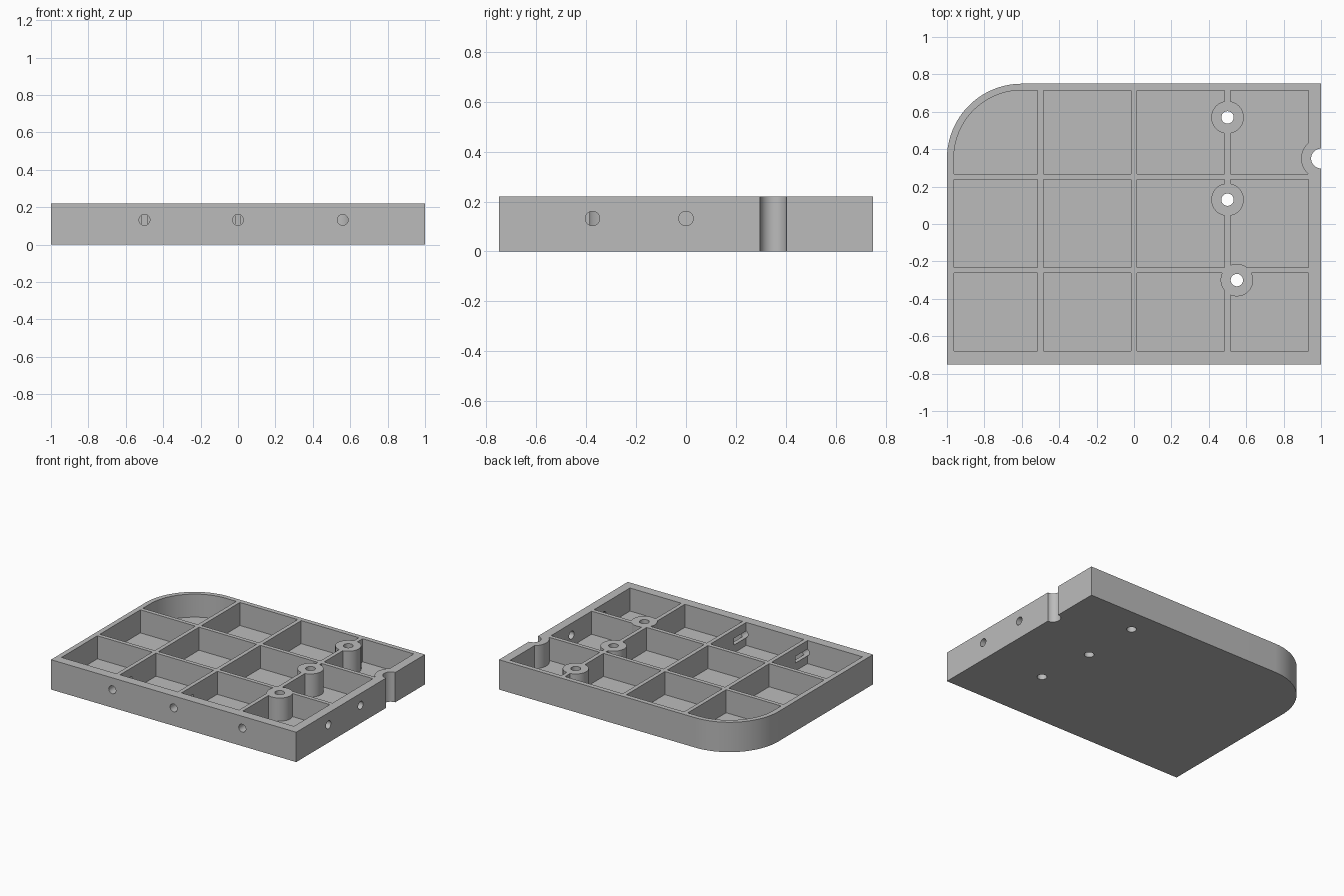
import bpy
import math
from mathutils import Matrix

cube = bpy.data.objects.get("Cube")
if cube:
    bpy.data.objects.remove(cube, do_unlink=True)

HEIGHT, FLOOR = 0.22, 0.05
RIB = 0.03
BOSSES = [(0.5, 0.57), (0.5, 0.13), (0.55, -0.3)]
NOTCH = (1.0, 0.35)


def prism(name, points, z0, z1):
    """Extrude a counter-clockwise outline between two heights."""
    n = len(points)
    verts = [(x, y, z) for z in (z0, z1) for x, y in points]
    faces = [list(range(n))[::-1], list(range(n, 2 * n))]
    faces += [[i, (i + 1) % n, n + (i + 1) % n, n + i] for i in range(n)]
    mesh = bpy.data.meshes.new(name)
    mesh.from_pydata(verts, [], faces)
    obj = bpy.data.objects.new(name, mesh)
    bpy.context.collection.objects.link(obj)
    return obj


def outline(left, right, front, back, radius):
    """Rectangle with the back corner on the -x side rounded."""
    pts = [(left, front), (right, front), (right, back)]
    for i in range(33):
        a = math.radians(90 + 90 * i / 32)
        pts.append((left + radius + radius * math.cos(a),
                    back - radius + radius * math.sin(a)))
    return pts


def box(name, x0, x1, y0, y1):
    return prism(name, [(x0, y0), (x1, y0), (x1, y1), (x0, y1)], -1, 1)


def cylinder(name, center, radius, z0=-1, z1=1, sides=48):
    angles = [math.tau * (i + 0.5) / sides for i in range(sides)]
    return prism(name, [(center[0] + radius * math.cos(a),
                         center[1] + radius * math.sin(a)) for a in angles], z0, z1)


def subtract(target, cutter):
    cutter.hide_render = True
    mod = target.modifiers.new("cut", 'BOOLEAN')
    mod.operation = 'DIFFERENCE'
    mod.solver = 'EXACT'
    mod.object = cutter
    bpy.context.view_layer.objects.active = target
    bpy.ops.object.modifier_apply(modifier=mod.name)
    bpy.data.objects.remove(cutter, do_unlink=True)


# Solid block
tray = prism("ribbed_tray", outline(-1, 1, -0.75, 0.75, 0.4), 0, HEIGHT)

# Pocket volume, leaving out the ribs and bosses
pockets = prism("pocket_cutter", outline(-0.963, 0.933, -0.68, 0.715, 0.363), FLOOR, 0.5)
for x in (-0.5, 0, 0.5):
    subtract(pockets, box("rib", x - RIB / 2, x + RIB / 2, -2, 2))
for y in (-0.248, 0.253):
    subtract(pockets, box("rib", -2, 2, y - RIB / 2, y + RIB / 2))
for center in BOSSES:
    subtract(pockets, cylinder("boss", center, 0.087))
subtract(pockets, cylinder("notch_boss", NOTCH, 0.107))
subtract(tray, pockets)

# Vertical through holes and the side notch
for center in BOSSES:
    subtract(tray, cylinder("boss_hole", center, 0.033, sides=32))
subtract(tray, cylinder("notch", NOTCH, 0.053))


# Horizontal blind holes in the front and +x walls
def drill(position, axis):
    hole = cylinder("wall_hole", (0, 0), 0.029, -0.21, 0.21, 32)
    hole.data.transform(Matrix.Translation(position) @ Matrix.Rotation(math.pi / 2, 4, axis))
    subtract(tray, hole)


for x in (-0.5, 0, 0.56):
    drill((x, -0.75, 0.132), 'X')
for y in (-0.375, 0):
    drill((1, y, 0.132), 'Y')

# Single grey material
grey = bpy.data.materials.new("light_grey")
grey.use_nodes = True
color = (0.5, 0.5, 0.5, 1)
grey.diffuse_color = color
grey.node_tree.nodes["Principled BSDF"].inputs["Base Color"].default_value = color
tray.data.materials.clear()
tray.data.materials.append(grey)

bpy.ops.object.select_all(action='DESELECT')
tray.select_set(True)
bpy.context.view_layer.objects.active = tray
bpy.ops.object.shade_smooth_by_angle(angle=math.radians(30))
